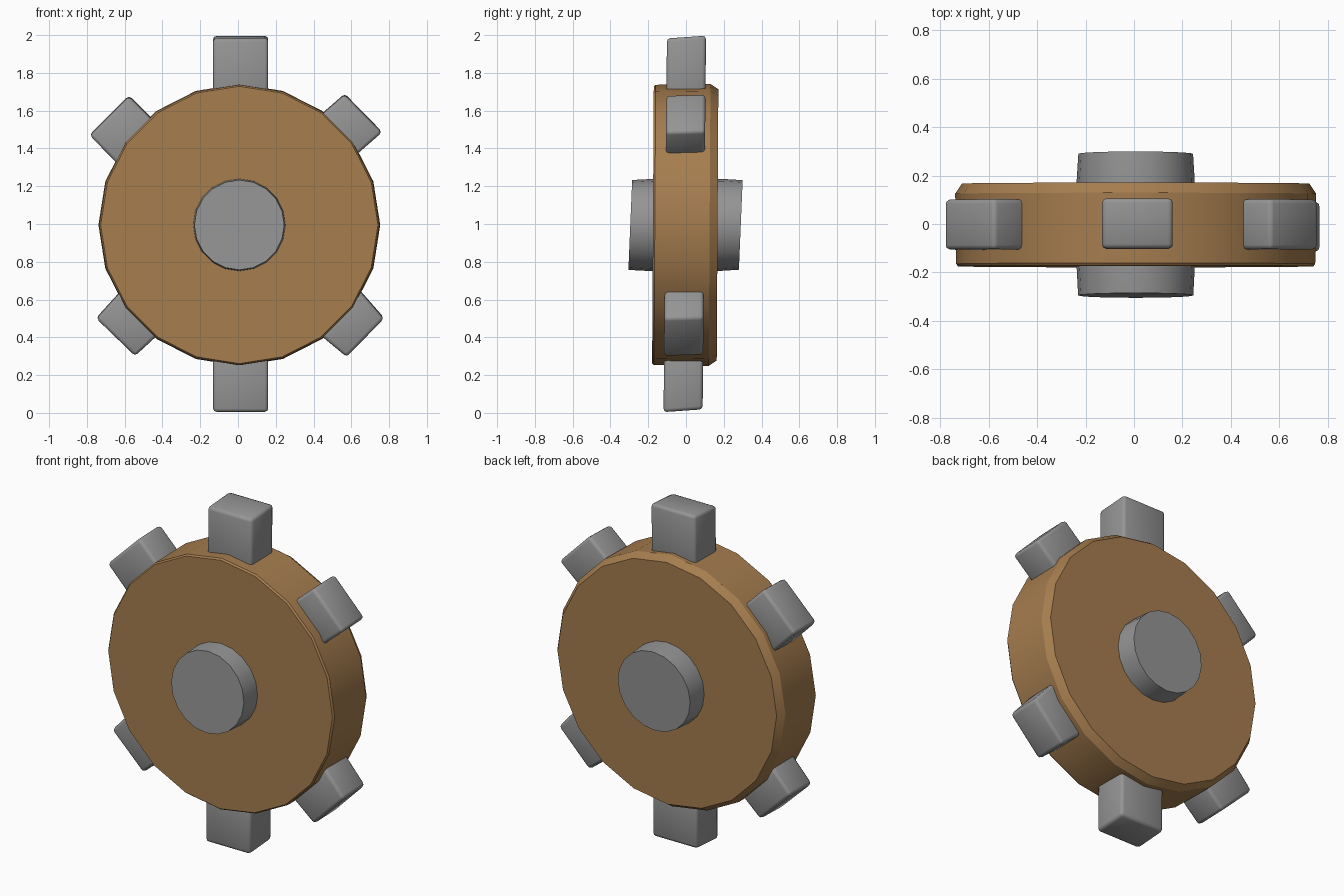
import bpy, bmesh, math
from mathutils import Vector

if "Cube" in bpy.data.objects:
    bpy.data.objects.remove(bpy.data.objects["Cube"])

CX, CZ = 0.007, 0.995


def material(name, rgb):
    m = bpy.data.materials.new(name)
    m.diffuse_color = (*rgb, 1)
    m.use_nodes = True
    m.node_tree.nodes["Principled BSDF"].inputs["Base Color"].default_value = m.diffuse_color
    return m


brown = material("brown wood", (0.38, 0.205, 0.078))
grey = material("grey metal", (0.30, 0.30, 0.30))


def finish(bm, name, mat, angle):
    bmesh.ops.recalc_face_normals(bm, faces=bm.faces[:])
    me = bpy.data.meshes.new(name)
    bm.to_mesh(me)
    bm.free()
    me.materials.append(mat)
    ob = bpy.data.objects.new(name, me)
    bpy.context.collection.objects.link(ob)
    bpy.context.view_layer.objects.active = ob
    ob.select_set(True)
    bpy.ops.object.shade_smooth_by_angle(angle=math.radians(angle))
    ob.select_set(False)
    return ob


def turned(name, profile, sides, mat, tilt):
    """Rings of (y, radius) round the y axis; tilt leans the rings with height."""
    bm = bmesh.new()
    rings = []
    for y, r in profile:
        ring = []
        for i in range(sides):
            a = math.tau * i / sides
            dz = r * math.cos(a)
            ring.append(bm.verts.new((CX + r * math.sin(a), y + tilt * dz, CZ + dz)))
        rings.append(ring)
    for a, b in zip(rings, rings[1:]):
        for i in range(sides):
            j = (i + 1) % sides
            bm.faces.new((a[i], a[j], b[j], b[i]))
    bm.faces.new(rings[0])
    bm.faces.new(rings[-1])
    return finish(bm, name, mat, 25)


def tooth(name, corners, lean):
    """Block from four (x, z) corners, outer pair first, with softened edges."""
    bm = bmesh.new()
    loops = []
    for y in (-0.11, 0.097):
        loops.append([bm.verts.new((x, y + 0.03 * (z - CZ) * 0.3, z + lean * y))
                      for x, z in corners])
    f, b = loops
    bm.faces.new(f)
    bm.faces.new(b)
    for i in range(4):
        j = (i + 1) % 4
        bm.faces.new((f[i], f[j], b[j], b[i]))
    bmesh.ops.recalc_face_normals(bm, faces=bm.faces[:])
    bmesh.ops.bevel(bm, geom=bm.edges[:], offset=0.018, segments=2,
                    profile=0.5, affect='EDGES')
    return finish(bm, name, grey, 50)


# wheel disc with a chamfered back rim
turned("wheel_disc", [(-0.175, 0.734), (-0.165, 0.742), (0.125, 0.746), (0.167, 0.718)],
       20, brown, 0.006)

# hub through the middle, slightly leaning
turned("hub", [(-0.295, 0.238), (-0.18, 0.244), (0.18, 0.244), (0.29, 0.237)],
       20, grey, 0.042)

# teeth round the rim
tooth("tooth_top", [(-0.132, 1.99), (0.16, 1.99), (0.16, 1.62), (-0.132, 1.62)], 0.07)
tooth("tooth_bottom", [(0.16, 0.012), (-0.132, 0.012), (-0.132, 0.37), (0.16, 0.37)], 0.07)


def slanted(name, a, b, dir_a, dir_b, depth=0.27):
    pa, pb = Vector(a), Vector(b)
    qa = pa + Vector(dir_a).normalized() * depth
    qb = pb + Vector(dir_b).normalized() * depth
    tooth(name, [tuple(pa), tuple(pb), tuple(qb), tuple(qa)], 0.03)


slanted("tooth_upper_left", (-0.785, 1.472), (-0.577, 1.678), (1, -1.03), (1, -1))
slanted("tooth_upper_right", (0.565, 1.688), (0.762, 1.487), (-1, -0.87), (-1, -0.87))
slanted("tooth_lower_right", (0.773, 0.502), (0.575, 0.299), (-1, 1.14), (-1, 0.83))
slanted("tooth_lower_left", (-0.545, 0.304), (-0.75, 0.502), (1, 0.92), (1, 1.1))
